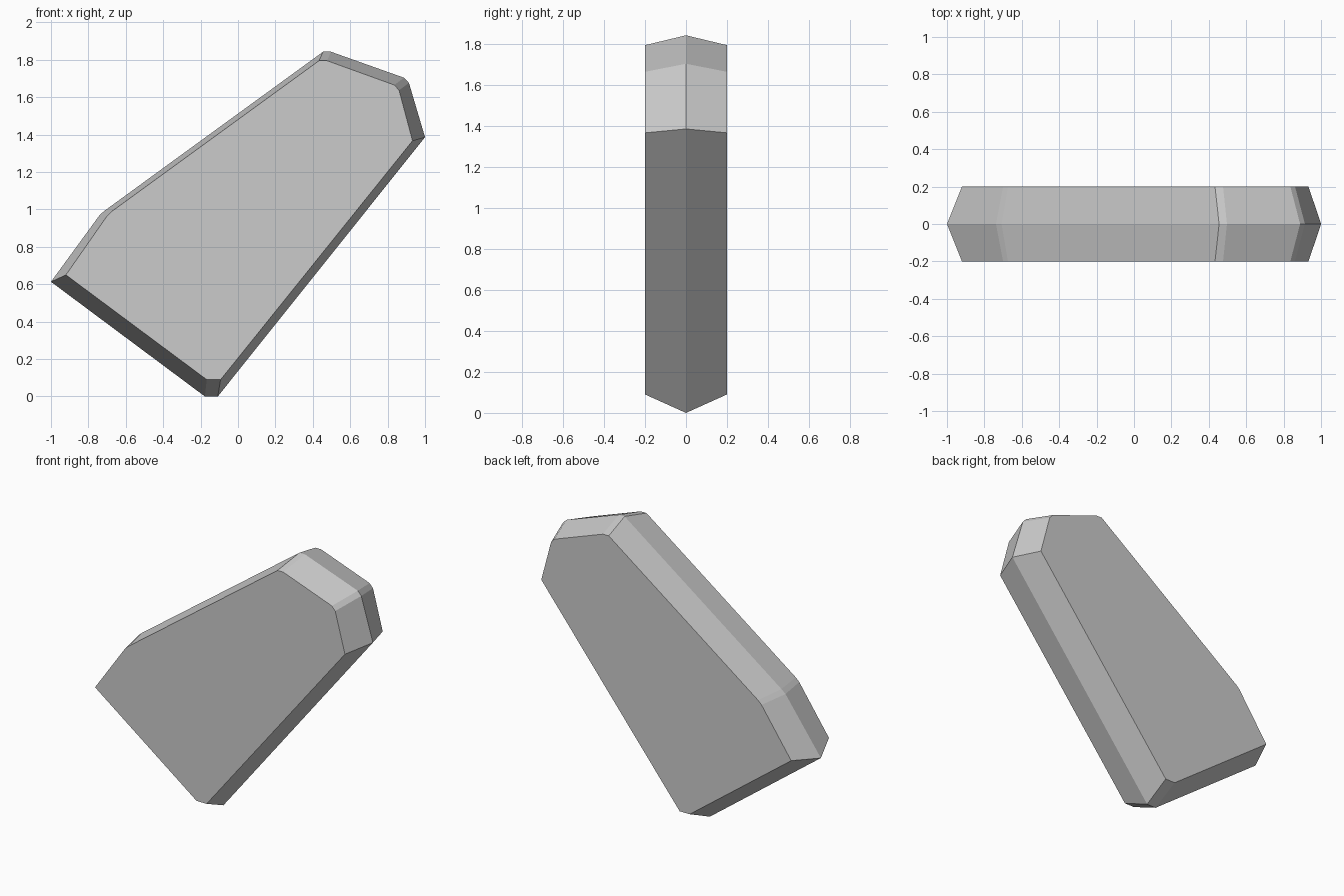
import bpy
import bmesh

cube = bpy.data.objects.get("Cube")
if cube:
    bpy.data.objects.remove(cube, do_unlink=True)

HALF_DEPTH = 0.2

# Matching outlines (x, z): the flat side faces and the wider middle ridge
SIDE = [(-0.92, 0.65), (-0.70, 0.965), (-0.674, 0.99), (0.433, 1.795),
        (0.476, 1.795), (0.836, 1.665), (0.861, 1.637), (0.933, 1.367),
        (-0.093, 0.09), (-0.167, 0.09)]
RIDGE = [(-1.0, 0.613), (-0.738, 0.972), (-0.708, 0.997), (0.455, 1.843),
         (0.497, 1.843), (0.888, 1.704), (0.914, 1.676), (1.0, 1.386),
         (-0.108, 0.0), (-0.177, 0.0)]


def flat_material(name, colour):
    mat = bpy.data.materials.new(name)
    mat.use_nodes = True
    mat.diffuse_color = colour
    mat.node_tree.nodes["Principled BSDF"].inputs["Base Color"].default_value = colour
    return mat


def ring(bm, outline, y):
    return [bm.verts.new((x, y, z)) for x, z in outline]


# Slab: front cap, ridge around the middle, back cap
bm = bmesh.new()
front, middle, back = (ring(bm, outline, y) for outline, y in
                       ((SIDE, -HALF_DEPTH), (RIDGE, 0), (SIDE, HALF_DEPTH)))
bm.faces.new(front)
bm.faces.new(back[::-1])
for a, b in ((front, middle), (middle, back)):
    for i in range(len(a)):
        j = (i + 1) % len(a)
        bm.faces.new((a[i], b[i], b[j], a[j]))
bmesh.ops.recalc_face_normals(bm, faces=bm.faces)

mesh = bpy.data.meshes.new("bevelled_slab")
bm.to_mesh(mesh)
bm.free()
mesh.materials.append(flat_material("mid grey", (0.6, 0.6, 0.6, 1)))
slab = bpy.data.objects.new("bevelled_slab", mesh)
bpy.context.collection.objects.link(slab)
